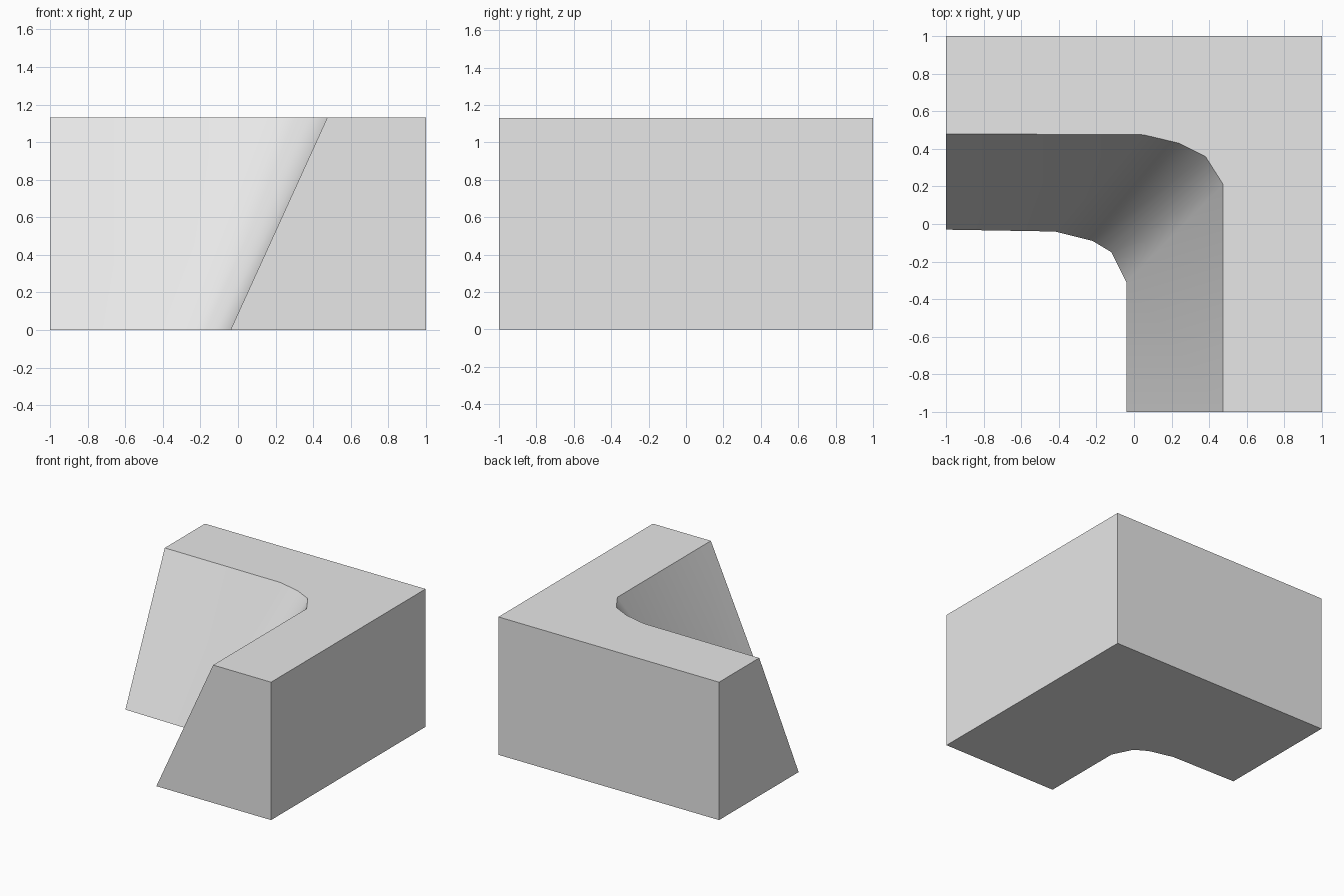
import bpy
import bmesh

cube = bpy.data.objects.get("Cube")
if cube:
    bpy.data.objects.remove(cube, do_unlink=True)

HEIGHT = 1.13

# Inner edge of the corner at the foot and at the top
foot = [(-1, -0.03), (-0.42, -0.04), (-0.22, -0.09), (-0.12, -0.15), (-0.04, -0.31), (-0.04, -1)]
crest = [(-1, 0.48), (0.05, 0.475), (0.24, 0.43), (0.38, 0.36), (0.475, 0.21), (0.475, -1)]
outer = [(1, -1), (1, 1), (-1, 1)]

# Plain grey material
grey = bpy.data.materials.new("light grey")
grey.use_nodes = True
colour = (0.8, 0.8, 0.8, 1)
grey.diffuse_color = colour
grey.node_tree.nodes["Principled BSDF"].inputs["Base Color"].default_value = colour

# Loft the L-shaped outline from foot to crest
bm = bmesh.new()
low = [bm.verts.new((x, y, 0)) for x, y in foot + outer]
high = [bm.verts.new((x, y, HEIGHT)) for x, y in crest + outer]
count = len(low)
for i in range(count):
    j = (i + 1) % count
    bm.faces.new((low[i], low[j], high[j], high[i]))
bm.faces.new(low)
bm.faces.new(high)
bmesh.ops.recalc_face_normals(bm, faces=bm.faces)

mesh = bpy.data.meshes.new("corner_slope_block")
bm.to_mesh(mesh)
bm.free()
mesh.materials.append(grey)
block = bpy.data.objects.new("corner_slope_block", mesh)
bpy.context.collection.objects.link(block)

# Smooth the curved slope, keep the block edges sharp
bpy.ops.object.select_all(action='DESELECT')
block.select_set(True)
bpy.context.view_layer.objects.active = block
bpy.ops.object.shade_smooth_by_angle(angle=0.7)
